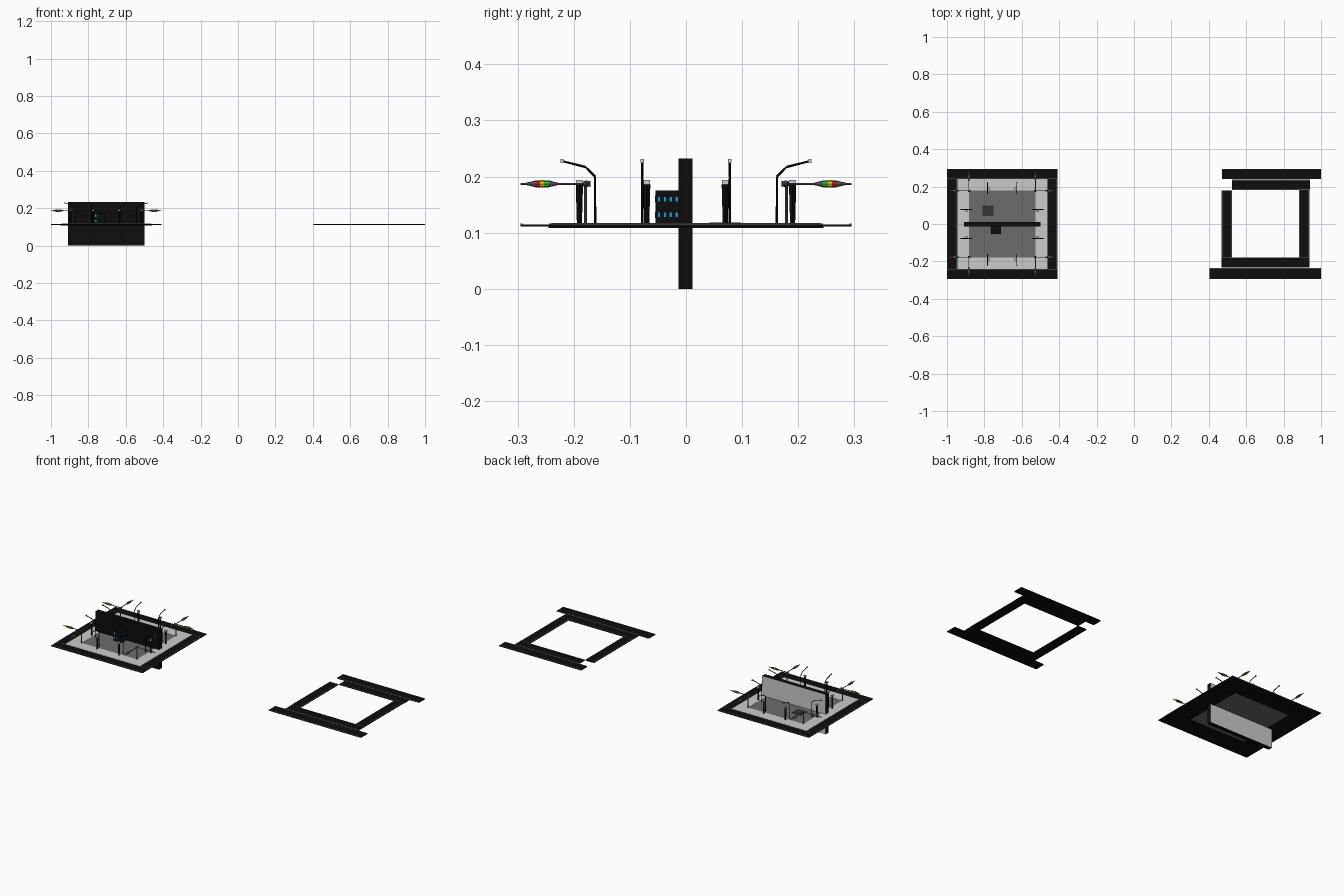
import bpy, bmesh, math
from mathutils import Matrix, Vector

cube = bpy.data.objects.get("Cube")
if cube:
    bpy.data.objects.remove(cube)


def material(name, r, g, b):
    m = bpy.data.materials.new(name)
    m.use_nodes = True
    m.diffuse_color = (r, g, b, 1)
    m.node_tree.nodes["Principled BSDF"].inputs["Base Color"].default_value = (r, g, b, 1)
    return m


BLACK = material("asphalt_black", .004, .004, .004)
CURB = material("curb_grey", .12, .12, .12)
LIGHT = material("pavement_light", .6, .6, .6)
GROUND = material("ground_grey", .15, .15, .15)
PATCH = material("patch_dark_grey", .035, .035, .035)
RED = material("signal_red", .6, .01, .01)
YELLOW = material("signal_yellow", .75, .55, .02)
GREEN = material("signal_green", .02, .5, .03)
CYAN = material("window_cyan", .01, .35, .65)

CX = -.705      # block centre
TOP = .117      # pavement level


def finish(name, bm, mats, matrix=Matrix()):
    bmesh.ops.recalc_face_normals(bm, faces=bm.faces)
    mesh = bpy.data.meshes.new(name)
    bm.to_mesh(mesh)
    bm.free()
    for m in mats:
        mesh.materials.append(m)
    ob = bpy.data.objects.new(name, mesh)
    ob.matrix_world = matrix
    bpy.context.collection.objects.link(ob)
    return ob


def add_box(bm, x0, x1, y0, y1, z0, z1, mat=0):
    size = Matrix.Diagonal((x1 - x0, y1 - y0, z1 - z0, 1))
    place = Matrix.Translation(((x0 + x1) / 2, (y0 + y1) / 2, (z0 + z1) / 2))
    verts = bmesh.ops.create_cube(bm, size=1, matrix=place @ size)["verts"]
    for f in {f for v in verts for f in v.link_faces}:
        f.material_index = mat


def box(name, mat, *bounds):
    bm = bmesh.new()
    add_box(bm, *bounds)
    return finish(name, bm, [mat])


def road(name, x0, x1, y0, y1):
    """Black bar with a thin grey curb down both long sides."""
    bm = bmesh.new()
    add_box(bm, x0, x1, y0, y1, .111, .115)
    w = .004
    if x1 - x0 > y1 - y0:
        for a in (y0, y1 - w):
            add_box(bm, x0, x1, a, a + w, .112, .1165, 1)
    else:
        for a in (x0, x1 - w):
            add_box(bm, a, a + w, y0, y1, .112, .1165, 1)
    return finish(name, bm, [BLACK, CURB])


def ring(name, mat, inner, outer, z0, z1):
    """Square frame around the block centre."""
    bm = bmesh.new()
    for s in (-1, 1):
        a, b = sorted((s * inner, s * outer))
        add_box(bm, -outer, outer, a, b, z0, z1)
        add_box(bm, a, b, -inner, inner, z0, z1)
    return finish(name, bm, [mat], Matrix.Translation((CX, 0, 0)))


def add_rod(bm, p, q, r0, r1, mat=0, sides=8):
    p, q = Vector(p), Vector(q)
    d = q - p
    m = Matrix.Translation((p + q) / 2) @ d.to_track_quat("Z", "Y").to_matrix().to_4x4()
    verts = bmesh.ops.create_cone(bm, cap_ends=True, segments=sides, radius1=r0,
                                  radius2=r1, depth=d.length, matrix=m)["verts"]
    for f in {f for v in verts for f in v.link_faces}:
        f.material_index = mat


# Block ground, pavement and surrounding roads
box("block_ground", GROUND, CX - .178, CX + .178, -.178, .178, .109, TOP - .001)
ring("pavement", LIGHT, .178, .24, .115, TOP)
ring("pavement_base", BLACK, .178, .245, .108, .115)
for s, side in ((-1, "front"), (1, "back")):
    a, b = sorted((s * .24, s * .295))
    road(side + "_block_road", CX - .295, CX + .295, a, b)
for s, side in ((-1, "right"), (1, "left")):
    a, b = sorted((CX + s * .24, CX + s * .295))
    road(side + "_block_road", a, b, -.24, .24)

# Separate road pieces standing apart from the block
road("loose_back_road", .47, 1, .24, .295)
road("loose_back_inner_road", .525, .94, .182, .237)
road("loose_right_road", .468, .523, -.178, .18)
road("loose_left_road", .883, .938, -.178, .182)
road("loose_front_inner_road", .468, .938, -.233, -.178)
road("loose_front_road", .405, 1, -.295, -.236)

# Tall wall slab through the ground, light on its back face
slab = box("wall_slab", BLACK, -.91, -.5, -.013, .012, 0, .232)
slab.data.materials.append(LIGHT)
for f in slab.data.polygons:
    f.material_index = int(f.normal.y > .5)

# Small building with window plates
box("small_building", BLACK, -.765, -.712, -.054, -.013, .115, .175)
bm = bmesh.new()
for z in (.132, .16):
    for i in range(4):
        y = -.048 + i * .0105
        for x in (-.766, -.712):
            add_box(bm, x, x + .001, y - .002, y + .002, z - .004, z + .004)
    add_box(bm, -.764, -.757, -.055, -.054, z - .006, z + .006)
finish("building_windows", bm, [CYAN])
box("dark_patch", PATCH, -.81, -.752, .042, .098, .116, .1185)


# Furniture along each of the four edges, turned about the block centre
def street_lamp(name, m, s):
    path = [(s * .078, .162, .115), (s * .078, .162, .2),
            (s * .078, .179, .217), (s * .078, .22, .2275)]
    bm = bmesh.new()
    for p, q in zip(path, path[1:]):
        add_rod(bm, p, q, .0022, .0018)
    add_box(bm, s * .078 - .003, s * .078 + .003, .218, .224, .224, .231, 1)
    finish(name, bm, [BLACK, LIGHT], m)


def kerb_post(name, m, s):
    bm = bmesh.new()
    add_rod(bm, (s * .07, .19, .115), (s * .07, .19, .186), .0045, .0065, 0, 4)
    add_box(bm, s * .07 - .006, s * .07 + .006, .184, .196, .186, .194, 1)
    finish(name, bm, [BLACK, LIGHT], m)


def signal_arm(name, m, s):
    x, z = s * .178, .187
    bm = bmesh.new()
    add_rod(bm, (x, .18, .115), (x, .18, z), .0018, .0018)
    add_rod(bm, (x, .17, z), (x, .18, z), .006, .0015)
    add_rod(bm, (x, .178, z), (x, .295, z), .002, .002)
    # spindle-shaped lantern: (start, end, start radius, end radius, colour)
    for a, b, r0, r1, c in ((.228, .244, .002, .006, 0), (.244, .253, .006, .0065, 3),
                            (.253, .260, .0065, .0065, 2), (.260, .268, .0065, .006, 1),
                            (.268, .285, .006, .002, 0)):
        add_rod(bm, (x, a, z), (x, b, z), r0, r1, c)
    finish(name, bm, [CURB, RED, YELLOW, GREEN], m)


for k, edge in enumerate(("back", "right", "front", "left")):
    turn = Matrix.Translation((CX, 0, 0)) @ Matrix.Rotation(k * math.pi / 2, 4, "Z")
    for s, tag in ((-1, "a"), (1, "b")):
        street_lamp(f"{edge}_street_lamp_{tag}", turn, s)
        kerb_post(f"{edge}_kerb_post_{tag}", turn, s)
        signal_arm(f"{edge}_signal_arm_{tag}", turn, s)
